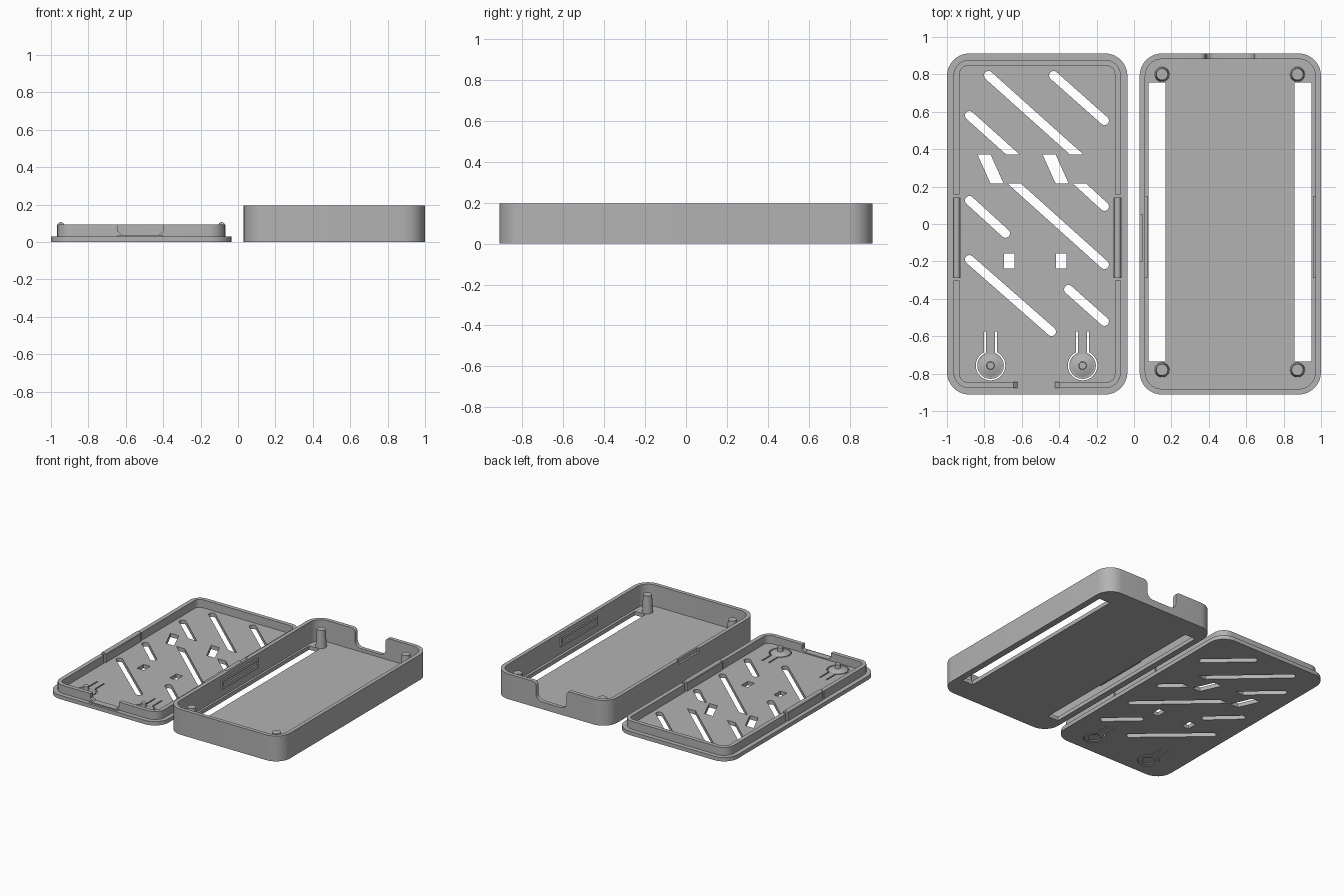
import bpy, bmesh
from math import sin, cos, radians, degrees, asin
from mathutils import Vector, Matrix

cube = bpy.data.objects.get("Cube")
if cube:
    bpy.data.objects.remove(cube, do_unlink=True)

grey = bpy.data.materials.new("plain grey")
grey.use_nodes = True
COLOUR = (0.45, 0.45, 0.45, 1)
grey.diffuse_color = COLOUR
grey.node_tree.nodes["Principled BSDF"].inputs["Base Color"].default_value = COLOUR


# ---- helpers ----
def arc(cx, cy, r, a0, a1, n=8):
    angles = [radians(a0 + (a1 - a0) * i / n) for i in range(n + 1)]
    return [(cx + r * cos(a), cy + r * sin(a)) for a in angles]


def rounded_rect(cx, cy, hx, hy, r):
    pts = []
    for sx, sy, a in ((1, 1, 0), (-1, 1, 90), (-1, -1, 180), (1, -1, 270)):
        pts += arc(cx + sx * (hx - r), cy + sy * (hy - r), r, a, a + 90)
    return pts


def rect(x0, x1, y0, y1):
    return [(x0, y0), (x1, y0), (x1, y1), (x0, y1)]


def add_object(name, bm):
    bmesh.ops.recalc_face_normals(bm, faces=bm.faces)
    mesh = bpy.data.meshes.new(name)
    bm.to_mesh(mesh)
    bm.free()
    obj = bpy.data.objects.new(name, mesh)
    bpy.context.collection.objects.link(obj)
    mesh.materials.append(grey)
    return obj


def prism(name, pts, z0, z1, upright=False):
    """Extrude an outline along z, or an x-z outline along y when upright."""
    bm = bmesh.new()
    place = (lambda p, d: (p[0], d, p[1])) if upright else (lambda p, d: (p[0], p[1], d))
    low = [bm.verts.new(place(p, z0)) for p in pts]
    high = [bm.verts.new(place(p, z1)) for p in pts]
    bm.faces.new(low)
    bm.faces.new(high)
    for i in range(len(pts)):
        j = (i + 1) % len(pts)
        bm.faces.new((low[i], low[j], high[j], high[i]))
    return add_object(name, bm)


def cone(name, x, y, z0, z1, r0, r1, segments=24, turn=Matrix()):
    bm = bmesh.new()
    bmesh.ops.create_cone(bm, cap_ends=True, segments=segments, radius1=r0, radius2=r1,
                          depth=z1 - z0,
                          matrix=Matrix.Translation((x, y, (z0 + z1) / 2)) @ turn)
    return add_object(name, bm)


def cut(target, cutter):
    mod = target.modifiers.new("cut", 'BOOLEAN')
    mod.operation = 'DIFFERENCE'
    mod.solver = 'EXACT'
    mod.object = cutter
    bpy.context.view_layer.objects.active = target
    bpy.ops.object.modifier_apply(modifier=mod.name)
    bpy.data.objects.remove(cutter, do_unlink=True)


def slot(p, q, flat_p=False, flat_q=False, r=0.024):
    """Slanted vent outline; an end is round or cut level."""
    p, q = Vector(p), Vector(q)
    d = (q - p).normalized()
    a, w = degrees(-asin(-d.y)), r / abs(d.y)
    end_q = [(q.x - w, q.y), (q.x + w, q.y)] if flat_q else arc(q.x, q.y, r, a - 90, a + 90)
    end_p = [(p.x + w, p.y), (p.x - w, p.y)] if flat_p else arc(p.x, p.y, r, a + 90, a + 270)
    return end_q + end_p


# ---- box: tray with port notch, floor slots and posts ----
BX, HX, HY = 0.515, 0.485, 0.912
box = prism("box", rounded_rect(BX, 0, HX, HY, 0.12), 0, 0.195)
cut(box, prism("cutter", rounded_rect(BX, 0, HX - 0.03, HY - 0.03, 0.09), 0.03, 0.3))
for x0, x1 in ((0.077, 0.168), (0.858, 0.95)):
    cut(box, prism("cutter", rect(x0, x1, -0.735, 0.757), -0.1, 0.1))

half = arc(0.08, 0.105, 0.05, -90, 0) + arc(0.16, 0.165, 0.03, 180, 90) + [(0.16, 0.3)]
notch = [(0.512 + x, z) for x, z in half] + [(0.512 - x, z) for x, z in reversed(half)]
cut(box, prism("cutter", notch, 0.86, 1.0, upright=True))
cut(box, prism("cutter", rect(0, 0.045, -0.2, 0.05), 0.165, 0.3))

for side, label in ((-1, "right"), (1, "left")):
    wall = BX + side * (HX - 0.03)
    edges = sorted((wall + side * 0.01, wall - side * 0.012))
    catch = prism("box_catch_" + label, rect(*edges, -0.29, 0.15), 0.09, 0.165)
    groove = sorted((wall, wall - side * 0.05))
    cut(catch, prism("cutter", rect(*groove, -0.28, 0.14), 0.115, 0.145))
    for y, end in ((-0.78, "front"), (0.8, "back")):
        cone(f"post_{end}_{label}", BX - 0.003 + side * 0.362, y, 0.02, 0.165, 0.04, 0.031)

# ---- lid: plate with lip, vents and spring buttons ----
LX = -0.5175
lid = prism("lid_plate", rounded_rect(LX, 0, 0.4825, HY, 0.12), 0, 0.03)
lip = prism("lid_lip", rounded_rect(LX, 0, 0.4475, 0.878, 0.085), 0.025, 0.092)
cut(lip, prism("cutter", rounded_rect(LX, 0, 0.415, 0.846, 0.045), 0, 0.2))
for y in (-0.296, 0.15):
    cut(lip, prism("cutter", rect(-1.1, 0.02, y - 0.007, y + 0.007), 0.03, 0.2))

# port cut-out in the lip with its ledge
port = [(0.1, 0.038), (0.122, 0.058), (0.122, 0.2)]
port = [(-0.522 + x, z) for x, z in port] + [(-0.522 - x, z) for x, z in reversed(port)]
cut(lip, prism("cutter", port, -1.0, -0.8, upright=True))
prism("port_ledge", rect(-0.644, -0.4, -0.895, -0.85), 0.02, 0.038)

# snap clips with rounded ridge
for side, label in ((-1, "right"), (1, "left")):
    x = LX + side * 0.43
    prism("lid_clip_" + label, rect(x - 0.021, x + 0.021, -0.288, 0.142), 0.025, 0.09)
    cone("clip_ridge_" + label, x, -0.073, 0.088 - 0.215, 0.088 + 0.215, 0.018, 0.018, 16,
         Matrix.Rotation(radians(90), 4, 'X'))

vents = [
    slot((-0.778, 0.794), (-0.307, 0.372), flat_q=True),
    slot((-0.43, 0.794), (-0.158, 0.553)),
    slot((-0.88, 0.58), (-0.648, 0.372), flat_q=True),
    slot((-0.64, 0.216), (-0.158, -0.217), flat_p=True),
    slot((-0.291, 0.216), (-0.158, 0.094), flat_p=True),
    slot((-0.88, 0.126), (-0.687, -0.05)),
    slot((-0.88, -0.19), (-0.441, -0.575)),
    slot((-0.35, -0.35), (-0.158, -0.521)),
]
for x in (-0.837, -0.489):
    vents.append([(x, 0.372), (x + 0.07, 0.216), (x + 0.14, 0.216), (x + 0.07, 0.372)])
for x in (-0.695, -0.417):
    vents.append(rect(x, x + 0.056, -0.238, -0.158))
for outline in vents:
    cut(lid, prism("cutter", outline, -0.1, 0.1))


# keyhole slits leave each button hanging on a springy arm
def keyhole_side(x, y, r, w):
    a = degrees(asin(w / r))
    return [(x - w, y + 0.182)] + arc(x, y, r, 90 + a, 450 - a, 32) + [(x + w, y + 0.182)]


for x, label in ((-0.767, "right"), (-0.275, "left")):
    y = -0.757
    outline = keyhole_side(x, y, 0.079, 0.034) + keyhole_side(x, y, 0.071, 0.025)[::-1]
    cut(lid, prism("cutter", outline, -0.1, 0.1))
    cut(lid, cone("cutter", x, y, -0.05, 0.008, 0.045, 0.045))
    cone("button_dome_" + label, x, y, 0.028, 0.045, 0.066, 0.024)
    cone("button_peg_" + label, x, y, 0.03, 0.075, 0.022, 0.02)

# smooth the round parts, keep edges crisp
bpy.ops.object.select_all(action='DESELECT')
for obj in bpy.context.collection.objects:
    if obj.type == 'MESH':
        obj.select_set(True)
        bpy.context.view_layer.objects.active = obj
bpy.ops.object.shade_smooth_by_angle(angle=radians(30))
